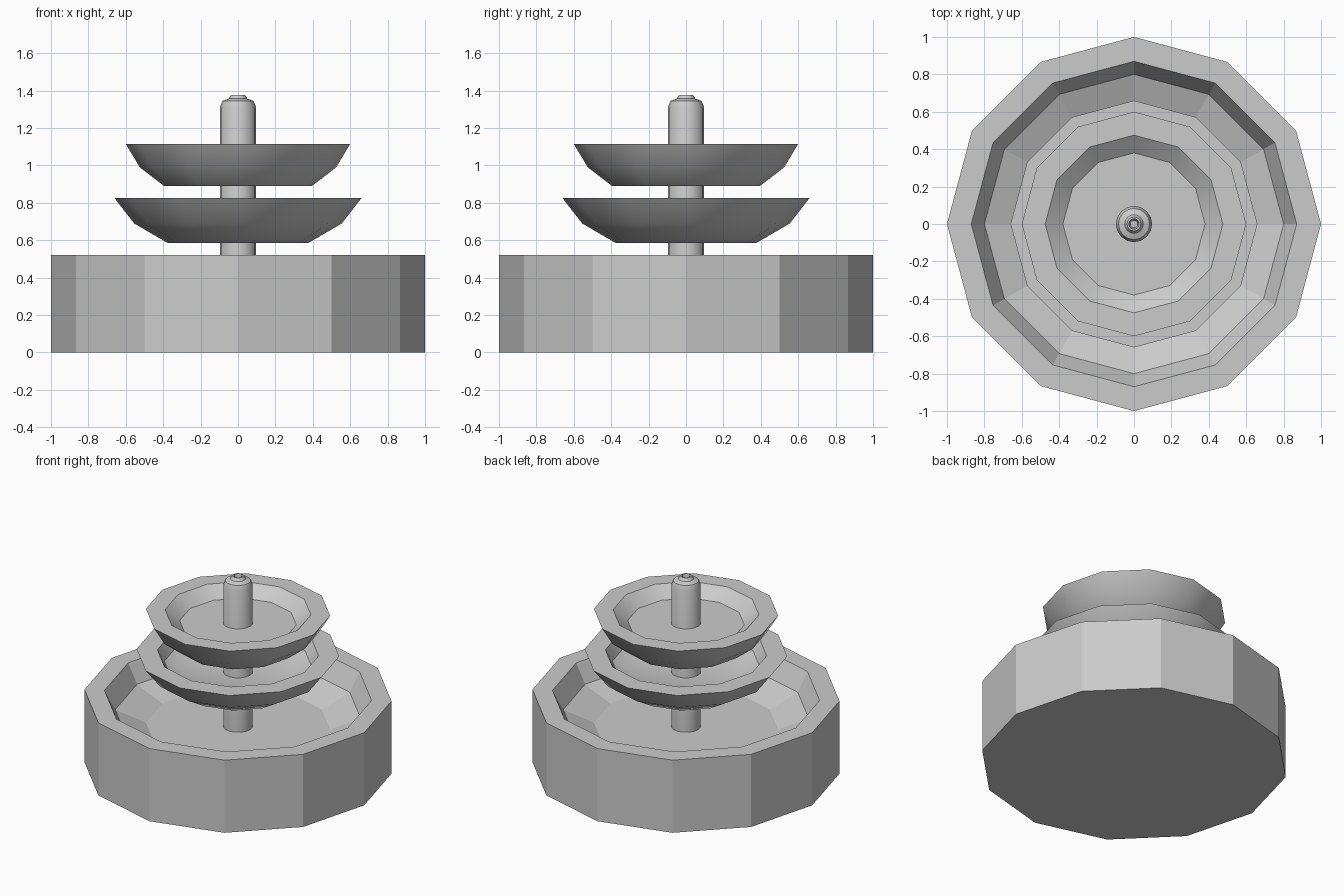
import bpy, bmesh, math

if "Cube" in bpy.data.objects:
    bpy.data.objects.remove(bpy.data.objects["Cube"])


def lathe(name, profile, sides, smooth=None):
    """Spin an (r, z) profile round z; both ends are closed with flat caps."""
    bm = bmesh.new()
    rings = []
    for r, z in profile:
        rings.append([bm.verts.new((r * math.cos(2 * math.pi * i / sides),
                                    r * math.sin(2 * math.pi * i / sides), z))
                      for i in range(sides)])
    for a, b in zip(rings, rings[1:]):
        for i in range(sides):
            j = (i + 1) % sides
            bm.faces.new((a[i], a[j], b[j], b[i]))
    bm.faces.new(rings[0][::-1])
    bm.faces.new(rings[-1])
    bmesh.ops.recalc_face_normals(bm, faces=bm.faces)
    mesh = bpy.data.meshes.new(name)
    bm.to_mesh(mesh)
    bm.free()
    ob = bpy.data.objects.new(name, mesh)
    bpy.context.collection.objects.link(ob)
    if smooth:
        bpy.ops.object.select_all(action='DESELECT')
        bpy.context.view_layer.objects.active = ob
        ob.select_set(True)
        bpy.ops.object.shade_smooth_by_angle(angle=math.radians(smooth))
    return ob


# Ground basin: straight outside, stepped hollow inside
lathe("basin", [(1, 0), (1, 0.52), (0.87, 0.52), (0.80, 0.385),
                (0.60, 0.30)], 12)

# Lower bowl with flat rim
lathe("lower_bowl", [(0.375, 0.585), (0.555, 0.69), (0.66, 0.825),
                     (0.525, 0.825), (0.48, 0.745), (0.36, 0.69)], 12, 32)

# Upper bowl with flat rim
lathe("upper_bowl", [(0.395, 0.89), (0.525, 0.99), (0.60, 1.115),
                     (0.475, 1.115), (0.38, 1.04)], 12, 32)

# Central column with rounded shoulder and hollow nozzle
lathe("column", [(0.097, 0.28), (0.097, 1.31), (0.083, 1.345), (0.05, 1.357),
                 (0.037, 1.378), (0.028, 1.378), (0.02, 1.34)], 16, 32)
